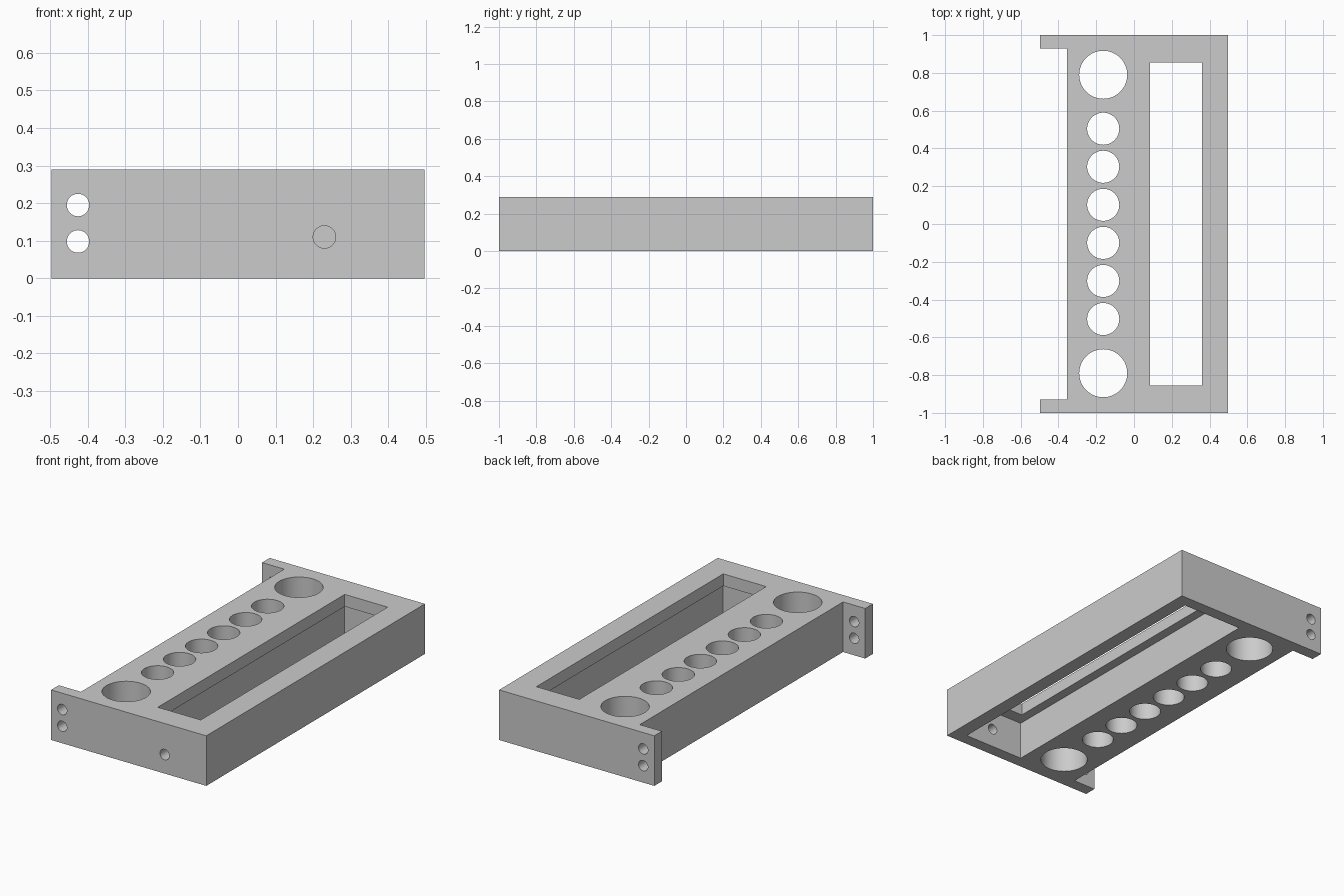
import bpy, bmesh, math
from mathutils import Matrix

if "Cube" in bpy.data.objects:
    bpy.data.objects.remove(bpy.data.objects["Cube"])

H = 0.29          # overall height
X = 0.497         # half width
WALL = 0.07       # flange and end wall thickness
SHELF = 0.22      # underside of the lip around the slot

grey = bpy.data.materials.new("plain grey")
grey.diffuse_color = (0.6, 0.6, 0.6, 1)
grey.use_nodes = True
grey.node_tree.nodes["Principled BSDF"].inputs["Base Color"].default_value = grey.diffuse_color


def make_object(name, bm):
    bmesh.ops.recalc_face_normals(bm, faces=bm.faces)
    mesh = bpy.data.meshes.new(name)
    bm.to_mesh(mesh)
    bm.free()
    mesh.materials.append(grey)
    obj = bpy.data.objects.new(name, mesh)
    bpy.context.collection.objects.link(obj)
    return obj


def prism(name, outline, z0, z1):
    bm = bmesh.new()
    face = bm.faces.new([bm.verts.new((x, y, z0)) for x, y in outline])
    top = bmesh.ops.extrude_face_region(bm, geom=[face])["geom"]
    verts = [v for v in top if isinstance(v, bmesh.types.BMVert)]
    bmesh.ops.translate(bm, verts=verts, vec=(0, 0, z1 - z0))
    return make_object(name, bm)


def box(name, x0, x1, y, z0, z1):
    return prism(name, [(x0, -y), (x1, -y), (x1, y), (x0, y)], z0, z1)


def cylinder(name, center, radius, depth, sides=48, along_y=False):
    bm = bmesh.new()
    bmesh.ops.create_cone(bm, cap_ends=True, segments=sides,
                          radius1=radius, radius2=radius, depth=depth)
    if along_y:
        bm.transform(Matrix.Rotation(math.pi / 2, 4, "X"))
    bm.transform(Matrix.Translation(center))
    return make_object(name, bm)


# Block with a thin mounting flange at each end
rack = prism("rack_body", [(-X, -1), (X, -1), (X, 1), (-X, 1),
                           (-X, 1 - WALL), (-0.355, 1 - WALL),
                           (-0.355, WALL - 1), (-X, WALL - 1)], 0, H)

# Slot through the top and the wider cavity under it
cutters = [box("slot_cutter", 0.085, 0.36, 0.855, 0.1, H + 0.1),
           box("cavity_cutter", 0.03, 0.415, 1 - WALL, -0.1, SHELF)]

# Row of round holes, large at both ends
for y in (-0.79, 0.79):
    cutters.append(cylinder("large_hole_cutter", (-0.163, y, H / 2), 0.127, 1, 64))
for i in range(6):
    y = -0.503 + i * 0.2015
    cutters.append(cylinder("small_hole_cutter", (-0.163, y, H / 2), 0.085, 1, 64))

# Screw holes through both flanges
for z in (0.098, 0.195):
    cutters.append(cylinder("screw_hole_cutter", (-0.426, 0, z), 0.03, 3, 32, True))

# Bolt hole in the front wall with a hexagonal nut recess inside
cutters.append(cylinder("bolt_hole_cutter", (0.23, -1, 0.11), 0.03, 0.3, 32, True))
nut = cylinder("nut_recess_cutter", (0, 0, 0), 0.042, 0.1, 6, True)
nut.data.transform(Matrix.Translation((0.23, -0.915, 0.11))
                   @ Matrix.Rotation(math.pi / 6, 4, "Y"))
cutters.append(nut)

# Cut everything, then drop the helpers
bpy.context.view_layer.objects.active = rack
for cutter in cutters:
    mod = rack.modifiers.new("cut", "BOOLEAN")
    mod.operation = "DIFFERENCE"
    mod.solver = "EXACT"
    mod.object = cutter
    bpy.ops.object.modifier_apply(modifier=mod.name)
    bpy.data.objects.remove(cutter, do_unlink=True)

rack.select_set(True)
bpy.ops.object.shade_smooth_by_angle(angle=math.radians(30))
